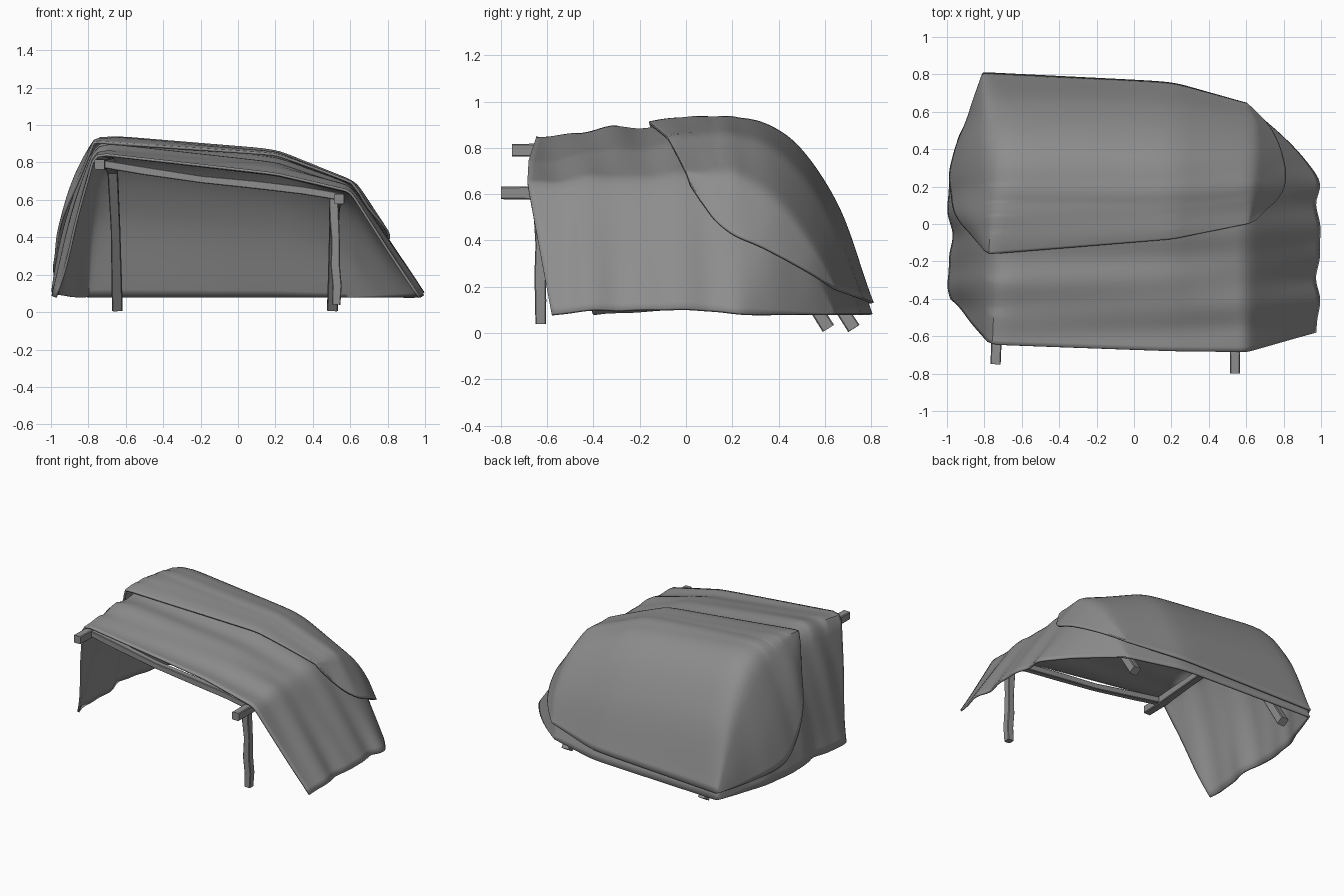
import bpy, bmesh, math
from mathutils import Vector

if "Cube" in bpy.data.objects:
    bpy.data.objects.remove(bpy.data.objects["Cube"])

NT, NS = 64, 16  # rows front to back, steps per span

grey = bpy.data.materials.new("dark_grey")
grey.diffuse_color = (0.27, 0.27, 0.27, 1)
grey.use_nodes = True
grey.node_tree.nodes["Principled BSDF"].inputs["Base Color"].default_value = grey.diffuse_color


def spline(pts, t):
    """Catmull-Rom point at t in 0..1."""
    n = len(pts) - 1
    i = min(int(t * n), n - 1)
    f = t * n - i
    p1, p2 = Vector(pts[i]), Vector(pts[i + 1])
    p0 = Vector(pts[i - 1]) if i else 2 * p1 - p2
    p3 = Vector(pts[i + 2]) if i < n - 1 else 2 * p2 - p1
    return 0.5 * (2 * p1 + (p2 - p0) * f + (2 * p0 - 5 * p1 + 4 * p2 - p3) * f * f
                  + (3 * p1 - p0 - 3 * p2 + p3) * f ** 3)


def sheet(name, guides, bulge, fold, phase):
    """Draped cloth lofted across guide lines: left hem, left ridge, roof, right ridge, right hem."""
    bm = bmesh.new()
    rows = []
    spans = len(guides) - 1
    for j in range(NT + 1):
        t = j / NT
        g = [spline(c, t) for c in guides]
        row = []
        for i in range(spans * NS + 1):
            s = min(i // NS, spans - 1)
            f = i / NS - s
            p = g[s].lerp(g[s + 1], f)
            if s == 0:
                p.x -= bulge * math.sin(math.pi * f) * math.sin(math.pi * t)
            row.append(p)
        # round the ridges, crisper at the front edge
        for _ in range(1 + int(4 * min(1, 2 * t))):
            row = [row[0]] + [(row[k - 1] + row[k] * 2 + row[k + 1]) / 4
                              for k in range(1, len(row) - 1)] + [row[-1]]
        # gentle folds running across the cloth, fading towards the back hem
        fade = max(0, 1 - t ** 2) * fold
        for i, p in enumerate(row):
            u = i / (spans * NS)
            wave = math.sin(17 * p.y + 3 * u + phase) + 0.5 * math.sin(31 * p.y - 5 * u)
            side = min(1, abs(u - 0.5) * 4 - 1) if abs(u - 0.5) > 0.25 else 0
            p.z += fade * wave * (1 - 0.6 * side)
            p.x += fade * 1.3 * wave * side * (1 if u > 0.5 else -1)
        rows.append([bm.verts.new(p) for p in row])
    for a, b in zip(rows, rows[1:]):
        for k in range(len(a) - 1):
            bm.faces.new((a[k], a[k + 1], b[k + 1], b[k]))
    bmesh.ops.remove_doubles(bm, verts=bm.verts, dist=0.0008)
    bmesh.ops.recalc_face_normals(bm, faces=bm.faces)
    ob = finish(name, bm)
    m = ob.modifiers.new("cloth_thickness", 'SOLIDIFY')
    m.thickness = 0.014
    m.offset = 0
    return ob


def pole(name, pts, r=0.026, side=Vector((1, 0, 0))):
    """Slightly crooked squared pole through a few points."""
    bm = bmesh.new()
    pts = [Vector(p) for p in pts]
    prev = None
    for i, p in enumerate(pts):
        d = (pts[min(i + 1, len(pts) - 1)] - pts[max(i - 1, 0)]).normalized()
        a = d.cross(side).normalized()
        b = d.cross(a)
        k = r * (1 + 0.07 * math.sin(i * 2.3))
        c = 0.82
        ring = [bm.verts.new(p + a * k * x + b * k * y) for x, y in
                ((1, c), (c, 1), (-c, 1), (-1, c), (-1, -c), (-c, -1), (c, -1), (1, -c))]
        if prev:
            for q in range(8):
                bm.faces.new((prev[q], prev[(q + 1) % 8], ring[(q + 1) % 8], ring[q]))
        else:
            bm.faces.new(ring[::-1])
        prev = ring
    bm.faces.new(prev)
    bmesh.ops.recalc_face_normals(bm, faces=bm.faces)
    return finish(name, bm)


def finish(name, bm):
    me = bpy.data.meshes.new(name)
    bm.to_mesh(me)
    bm.free()
    me.materials.append(grey)
    ob = bpy.data.objects.new(name, me)
    bpy.context.collection.objects.link(ob)
    bpy.context.view_layer.objects.active = ob
    bpy.ops.object.select_all(action='DESELECT')
    ob.select_set(True)
    bpy.ops.object.shade_smooth_by_angle(angle=math.radians(40))
    return ob


# lower tarp: open at the front, falling to the ground at the back
sheet("lower_tarp", [
    [(-.98, -.4, .08), (-.98, -.2, .09), (-.975, 0, .11), (-.985, .2, .1), (-.945, .4, .09), (-.872, .6, .08), (-.8, .8, .08)],
    [(-.765, -.645, .845), (-.755, -.4, .88), (-.75, -.16, .9), (-.74, .2, .925), (-.75, .45, .825), (-.77, .65, .54), (-.8, .8, .08)],
    [(.2, -.68, .73), (.2, -.4, .775), (.2, -.1, .81), (.2, .2, .83), (.2, .42, .725), (.2, .6, .475), (.2, .75, .08)],
    [(.6, -.685, .645), (.6, -.4, .66), (.6, -.05, .67), (.6, .2, .655), (.61, .4, .53), (.61, .53, .33), (.58, .64, .08)],
    [(.97, -.58, .08), (.98, -.35, .1), (.985, -.1, .1), (.98, .1, .1), (.97, .25, .08), (.8, .46, .08), (.58, .64, .08)],
], 0.04, 0.008, 0.0)

# upper tarp: second layer laid over the rear half
sheet("upper_tarp", [
    [(-.8, -.14, .84), (-.87, -.06, .68), (-.93, .03, .5), (-.975, .15, .32), (-.98, .3, .2), (-.905, .52, .15), (-.805, .805, .13)],
    [(-.77, -.16, .915), (-.755, 0, .93), (-.75, .1, .935), (-.745, .22, .945), (-.755, .45, .85), (-.775, .65, .575), (-.8, .805, .13)],
    [(.2, -.08, .835), (.2, 0, .85), (.2, .1, .86), (.2, .22, .86), (.2, .44, .75), (.2, .62, .495), (.2, .755, .15)],
    [(.605, 0, .69), (.615, .07, .695), (.62, .14, .695), (.63, .24, .675), (.64, .42, .55), (.635, .55, .37), (.59, .645, .19)],
    [(.65, .02, .64), (.705, .07, .565), (.765, .13, .485), (.795, .21, .42), (.80, .33, .37), (.735, .5, .28), (.6, .645, .19)],
], 0.03, 0.006, 0.6)

# bent side poles, front post and the cross beam under the front edge
pole("left_rail", [(-.74, -.75, .79), (-.735, -.6, .79), (-.715, -.3, .795), (-.69, .1, .8), (-.67, .26, .76), (-.655, .45, .45), (-.645, .725, .02)], 0.027)
pole("right_rail", [(.54, -.8, .605), (.54, -.6, .605), (.53, -.3, .6), (.52, .08, .59), (.515, .25, .54), (.51, .42, .33), (.505, .615, .02)], 0.027)
pole("front_post", [(.51, -.63, .64), (.515, -.632, .5), (.522, -.628, .38), (.52, -.63, .25), (.53, -.628, .14), (.525, -.628, .04)], 0.024)
pole("front_cross_beam", [(-.74, -.61, .795), (-.5, -.615, .755), (-.2, -.63, .71), (.1, -.635, .68), (.35, -.635, .65), (.56, -.64, .615)], 0.021, Vector((0, 1, 0)))
